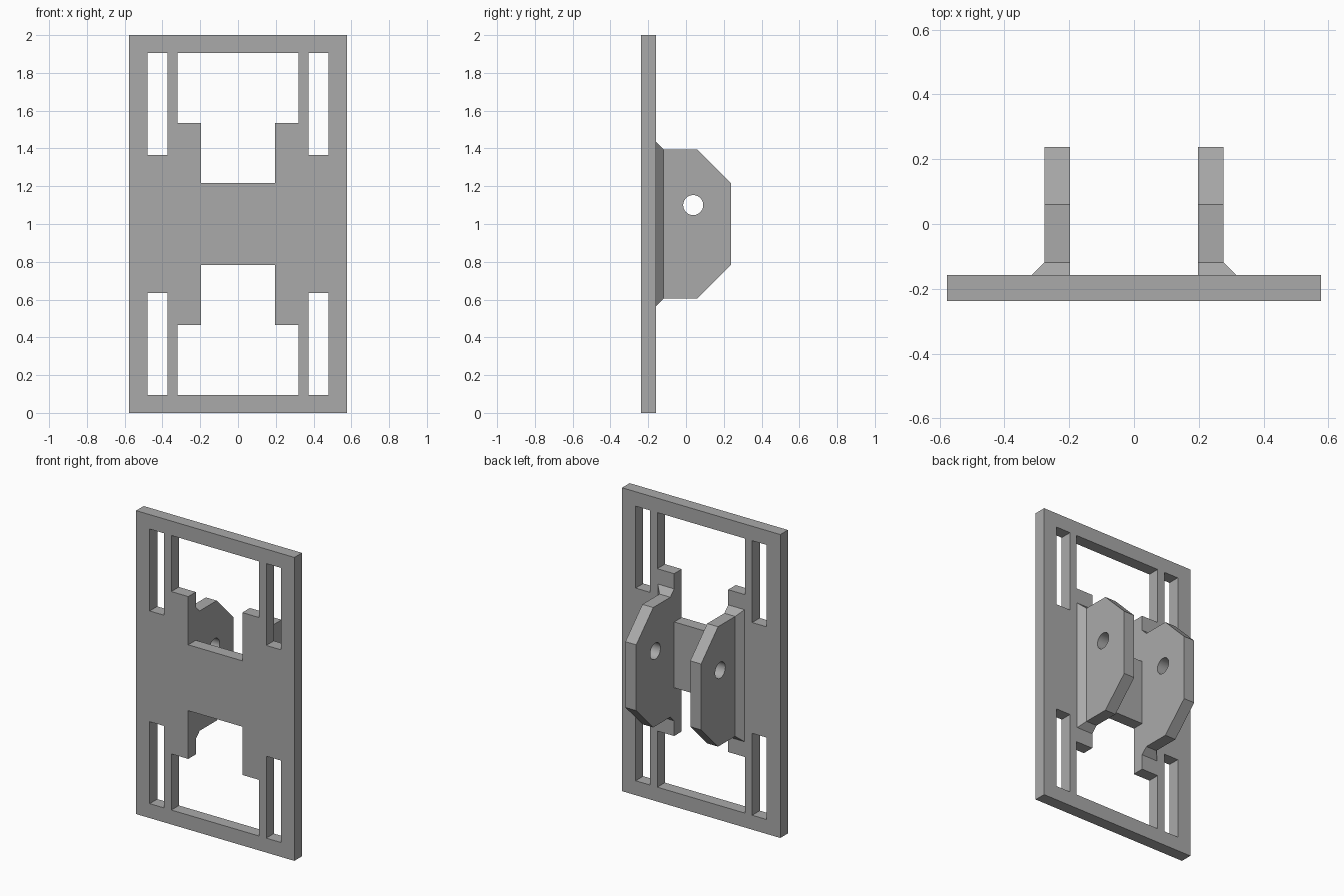
import bpy, bmesh
from mathutils import Vector

if "Cube" in bpy.data.objects:
    bpy.data.objects.remove(bpy.data.objects["Cube"])

MID = 1.0                      # mirror height
BACK, FRONT = -0.158, -0.237   # plate faces

grey = bpy.data.materials.new("plain grey")
grey.use_nodes = True
grey.diffuse_color = (0.4, 0.4, 0.4, 1)
grey.node_tree.nodes["Principled BSDF"].inputs["Base Color"].default_value = (0.4, 0.4, 0.4, 1)


def add_object(name, bm):
    bmesh.ops.recalc_face_normals(bm, faces=bm.faces)
    mesh = bpy.data.meshes.new(name)
    bm.to_mesh(mesh)
    bm.free()
    mesh.materials.append(grey)
    obj = bpy.data.objects.new(name, mesh)
    bpy.context.collection.objects.link(obj)
    return obj


def prism(place, outline, low, high):
    """Extrude a 2D outline from low to high; place maps (u, v, depth) to a point."""
    bm = bmesh.new()
    face = bm.faces.new([bm.verts.new(place(u, v, low)) for u, v in outline])
    new = bmesh.ops.extrude_face_region(bm, geom=[face], use_keep_orig=True)["geom"]
    shift = Vector(place(0, 0, high)) - Vector(place(0, 0, low))
    bmesh.ops.translate(bm, vec=shift, verts=[g for g in new if isinstance(g, bmesh.types.BMVert)])
    bmesh.ops.recalc_face_normals(bm, faces=bm.faces)
    return bm


def along_y(u, v, d):
    return (u, d, v)


def along_x(u, v, d):
    return (d, u, v)


def rectangle(u0, u1, v0, v1):
    return [(u0, v0), (u1, v0), (u1, v1), (u0, v1)]


def circle_cutter(y, z, radius):
    bm = bmesh.new()
    bmesh.ops.create_cone(bm, cap_ends=True, segments=40, radius1=radius, radius2=radius, depth=2)
    for v in bm.verts:
        v.co = (v.co.z, y + v.co.x, z + v.co.y)
    return bm


def cut(obj, cutters):
    """Subtract each cutter, bake the result and remove the cutters."""
    for cutter_mesh in cutters:
        cutter = add_object("cutter", cutter_mesh)
        cutter.hide_render = True
        mod = obj.modifiers.new("cut", 'BOOLEAN')
        mod.operation, mod.solver, mod.object = 'DIFFERENCE', 'EXACT', cutter
        bpy.context.view_layer.update()
        baked = bpy.data.meshes.new_from_object(obj.evaluated_get(bpy.context.evaluated_depsgraph_get()))
        obj.modifiers.clear()
        obj.data = baked
        bpy.data.objects.remove(cutter)


# Flat mounting plate with stepped windows and side slots
plate = add_object("mounting_plate", prism(along_y, rectangle(-0.577, 0.577, 0, 2), FRONT, BACK))
window = [(-0.197, 0.217), (0.197, 0.217), (0.197, 0.535), (0.32, 0.535),
          (0.32, 0.905), (-0.32, 0.905), (-0.32, 0.535), (-0.197, 0.535)]
openings = [window] + [rectangle(s * 0.372, s * 0.478, 0.365, 0.905) for s in (1, -1)]
cut(plate, [prism(along_y, [(u, MID + half * v) for u, v in shape], -0.4, 0)
            for half in (1, -1) for shape in openings])

# Pair of upright lugs with flared feet and two bolt holes
FOOT = 0.04
upper = [(BACK + FOOT, 0.395), (0.06, 0.395), (0.237, 0.217)]
outline = [(y, MID + z) for y, z in upper] + [(y, MID - z) for y, z in reversed(upper)]
for side, name in ((1, "left_lug"), (-1, "right_lug")):
    inner, outer = side * 0.197, side * 0.276
    bm = prism(along_x, outline, inner, outer)
    root = min(bm.faces, key=lambda f: f.calc_center_median().y)
    new = bmesh.ops.extrude_face_region(bm, geom=[root])["geom"]
    for v in (g for g in new if isinstance(g, bmesh.types.BMVert)):
        v.co.y -= FOOT
        v.co.z += FOOT if v.co.z > MID else -FOOT
        if abs(v.co.x) > 0.25:
            v.co.x += side * FOOT
    lug = add_object(name, bm)
    cut(lug, [circle_cutter(0.038, MID + s * 0.1, 0.053) for s in (1, -1)])
    # Round the hole walls, keep the edges sharp
    bpy.ops.object.select_all(action='DESELECT')
    lug.select_set(True)
    bpy.context.view_layer.objects.active = lug
    bpy.ops.object.shade_smooth_by_angle(angle=0.4)
